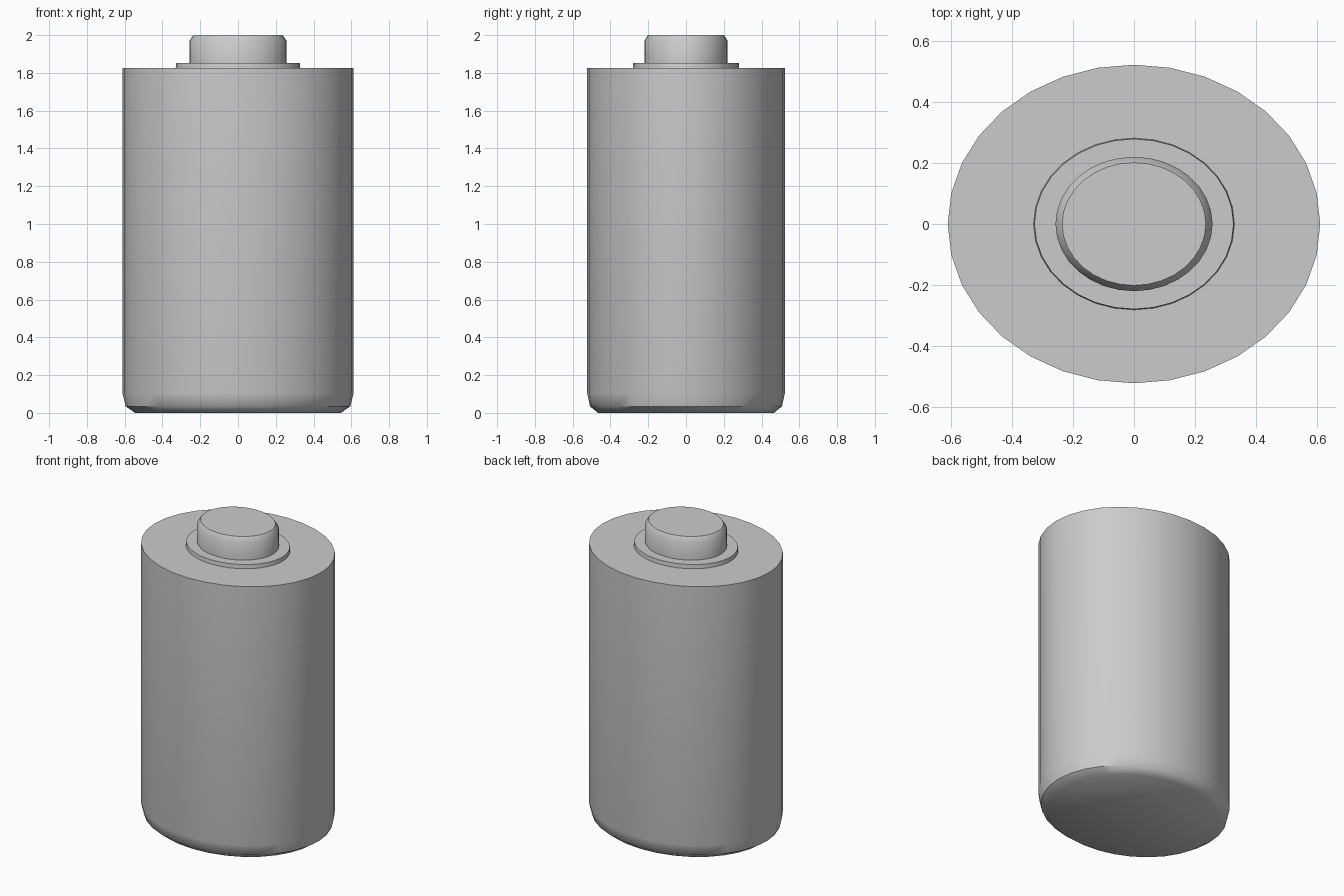
import bpy, bmesh, math

cube = bpy.data.objects.get("Cube")
if cube:
    bpy.data.objects.remove(cube, do_unlink=True)

grey = bpy.data.materials.new("plain grey")
grey.use_nodes = True
colour = (0.6, 0.6, 0.6, 1)
grey.diffuse_color = colour
grey.node_tree.nodes["Principled BSDF"].inputs["Base Color"].default_value = colour

SIDES = 32
DEPTH = 0.855  # oval: depth over width


def oval_lathe(name, profile):
    """Capped oval solid from (radius, height) points, bottom to top."""
    bm = bmesh.new()
    rings = []
    for radius, z in profile:
        angles = [math.tau * i / SIDES for i in range(SIDES)]
        rings.append([bm.verts.new((radius * math.cos(a), radius * DEPTH * math.sin(a), z))
                      for a in angles])
    for low, high in zip(rings, rings[1:]):
        for i in range(SIDES):
            j = (i + 1) % SIDES
            bm.faces.new((low[i], low[j], high[j], high[i]))
    bm.faces.new(rings[0][::-1])
    bm.faces.new(rings[-1])
    mesh = bpy.data.meshes.new(name)
    bm.to_mesh(mesh)
    bm.free()
    mesh.materials.append(grey)
    obj = bpy.data.objects.new(name, mesh)
    bpy.context.collection.objects.link(obj)
    bpy.ops.object.select_all(action="DESELECT")
    obj.select_set(True)
    bpy.context.view_layer.objects.active = obj
    bpy.ops.object.shade_smooth_by_angle(angle=math.radians(40))
    return obj


# Main can with a rounded foot
oval_lathe("body", [(0.545, 0), (0.595, 0.035), (0.612, 0.105), (0.612, 1.825)])

# Thin washer around the terminal
oval_lathe("collar", [(0.331, 1.815), (0.327, 1.852)])

# Raised terminal with a chamfered rim
oval_lathe("terminal", [(0.258, 1.84), (0.258, 1.97), (0.236, 2)])
